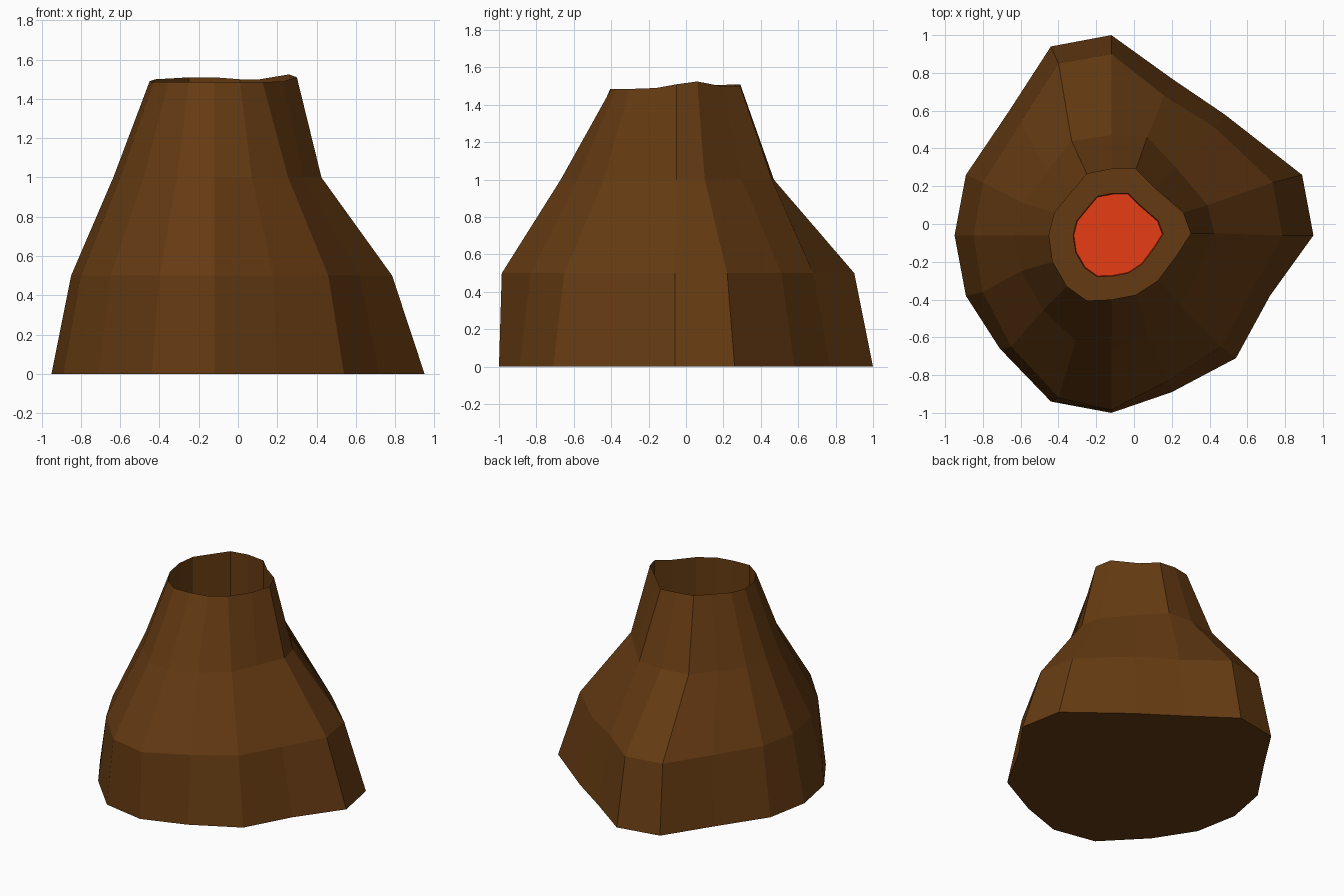
import bpy, bmesh

if "Cube" in bpy.data.objects:
    bpy.data.objects.remove(bpy.data.objects["Cube"])


def material(name, color):
    m = bpy.data.materials.new(name)
    m.diffuse_color = color
    m.use_nodes = True
    m.node_tree.nodes["Principled BSDF"].inputs["Base Color"].default_value = m.diffuse_color
    return m


def build(name, rings, caps, mat):
    """Bridge a stack of equal-sized rings; cap first and/or last ring."""
    bm = bmesh.new()
    loops = [[bm.verts.new(p) for p in ring] for ring in rings]
    n = len(loops[0])
    for a, b in zip(loops, loops[1:]):
        for i in range(n):
            j = (i + 1) % n
            bm.faces.new((a[i], a[j], b[j], b[i]))
    if caps[0]:
        bm.faces.new(loops[0][::-1])
    if caps[1]:
        bm.faces.new(loops[-1])
    me = bpy.data.meshes.new(name)
    bm.to_mesh(me)
    bm.free()
    me.materials.append(mat)
    ob = bpy.data.objects.new(name, me)
    bpy.context.collection.objects.link(ob)
    return ob


def at(ring, z):
    return [(p[0], p[1], z) for p in ring]


def shrink(ring, s, cx=-0.10, cy=-0.06):
    return [(cx + (p[0] - cx) * s, cy + (p[1] - cy) * s) for p in ring]


# Outlines from foot to rim, counter-clockwise from the back
foot = [(-.12, 1), (-.44, .94), (-.66, .60), (-.89, .26),
        (-.95, -.06), (-.89, -.38), (-.71, -.66), (-.44, -.94),
        (-.12, -1), (.20, -.89), (.54, -.71), (.72, -.38),
        (.95, -.06), (.89, .26), (.48, .58), (.20, .77)]
lower = [(-.12, .90), (-.40, .85), (-.60, .54), (-.80, .22),
         (-.85, -.06), (-.80, -.36), (-.65, -.65), (-.40, -.92),
         (-.12, -.985), (.18, -.83), (.46, -.65), (.62, -.36),
         (.785, -.06), (.735, .22), (.43, .51), (.16, .68)]
upper = [(-.12, .47), (-.33, .44), (-.46, .28), (-.585, .11),
         (-.635, -.06), (-.60, -.25), (-.48, -.455), (-.31, -.62),
         (-.12, -.67), (.07, -.58), (.255, -.44), (.335, -.25),
         (.425, -.05), (.39, .10), (.22, .30), (.07, .46)]
rim = [(-.12, .29, 1.51), (-.25, .265, 1.51), (-.33, .17, 1.505), (-.42, .06, 1.50),
       (-.45, -.06, 1.49), (-.43, -.20, 1.485), (-.355, -.33, 1.485), (-.25, -.405, 1.485),
       (-.12, -.40, 1.485), (.01, -.375, 1.485), (.125, -.30, 1.485), (.23, -.16, 1.49),
       (.30, -.05, 1.51), (.26, .06, 1.525), (.11, .19, 1.50), (.01, .29, 1.50)]

brown = material("rock_brown", (0.13, 0.043, 0.006, 1))
red = material("lava_red", (0.8, 0.045, 0.006, 1))

# Mountain: outer slopes, sheer crater wall and flat ledge round the lava
ledge_z, lava_z = 1.0, 0.95
hole = shrink(rim, 0.635)
build("mountain",
      [at(foot, 0), at(lower, .5), at(upper, 1), rim, at(rim, ledge_z), at(hole, ledge_z)],
      (True, False), brown)

# Lava: sunken pool with a short side wall
build("lava", [at(hole, ledge_z), at(shrink(hole, 0.98), lava_z)], (False, True), red)
